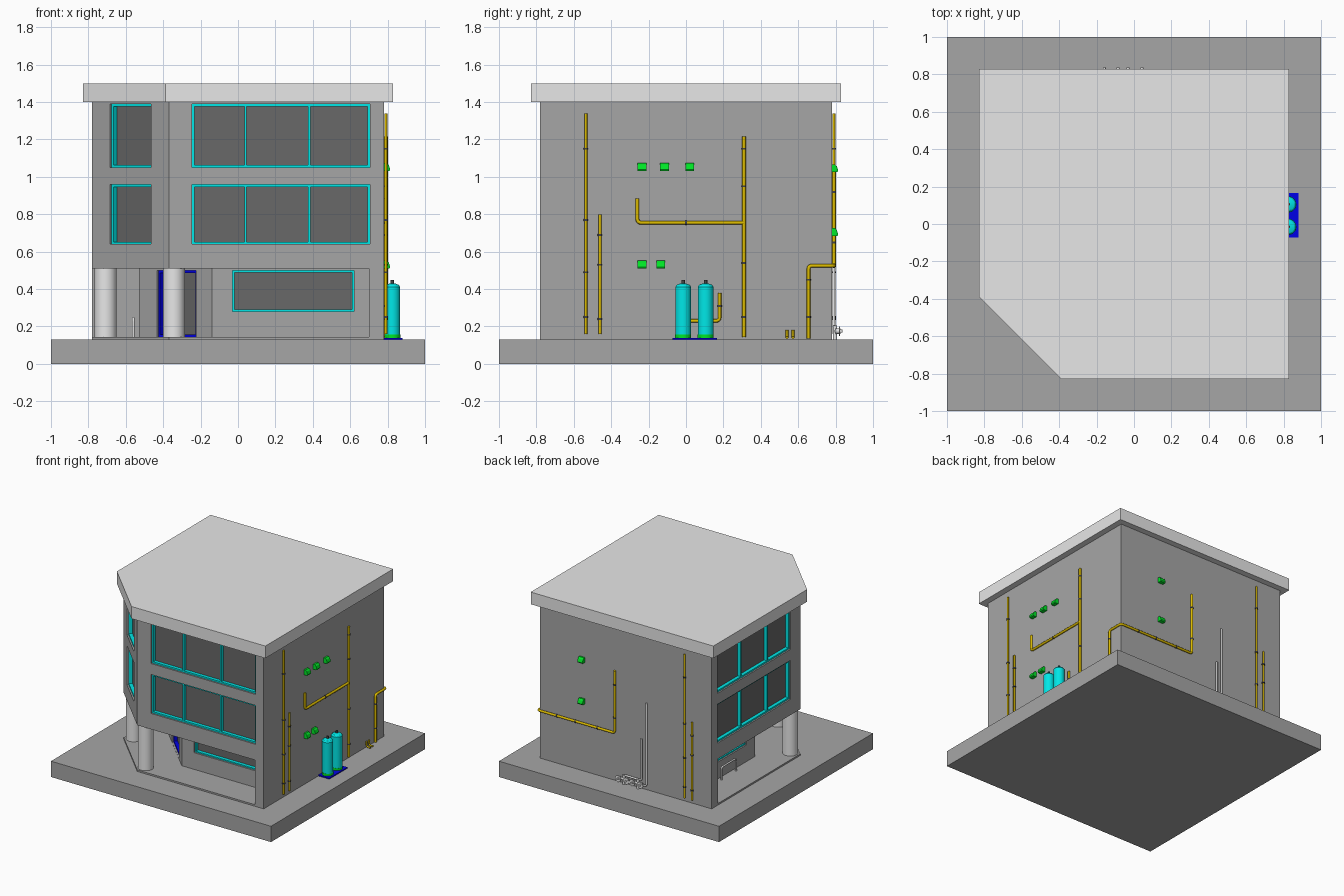
import bpy, bmesh, math
from mathutils import Matrix, Vector

if "Cube" in bpy.data.objects:
    bpy.data.objects.remove(bpy.data.objects["Cube"])


def material(name, r, g, b):
    m = bpy.data.materials.new(name)
    m.diffuse_color = (r, g, b, 1)
    m.use_nodes = True
    m.node_tree.nodes["Principled BSDF"].inputs["Base Color"].default_value = m.diffuse_color
    return m


WALL = material("wall grey", 0.38, 0.38, 0.38)
PALE = material("pale concrete", 0.80, 0.80, 0.80)
GLASS = material("dark glass", 0.14, 0.14, 0.14)
CYAN = material("cyan", 0.0, 0.85, 0.85)
BLUE = material("blue", 0.0, 0.0, 0.8)
GREEN = material("green", 0.0, 0.8, 0.02)
YELLOW = material("pipe yellow", 0.72, 0.50, 0.0)
DARK = material("clamp grey", 0.06, 0.06, 0.06)


def finish(name, bm, mat, smooth=False):
    bmesh.ops.recalc_face_normals(bm, faces=bm.faces)
    me = bpy.data.meshes.new(name)
    bm.to_mesh(me)
    bm.free()
    me.materials.append(mat)
    ob = bpy.data.objects.new(name, me)
    bpy.context.collection.objects.link(ob)
    if smooth:
        activate(ob)
        bpy.ops.object.shade_smooth_by_angle(angle=math.radians(40))
    return ob


def activate(ob):
    bpy.ops.object.select_all(action='DESELECT')
    ob.select_set(True)
    bpy.context.view_layer.objects.active = ob


def add_prism(bm, pts, z0, z1):
    face = bm.faces.new([bm.verts.new((x, y, z0)) for x, y in pts])
    ext = bmesh.ops.extrude_face_region(bm, geom=[face])
    bmesh.ops.translate(bm, vec=(0, 0, z1 - z0),
                        verts=[v for v in ext["geom"] if isinstance(v, bmesh.types.BMVert)])


def prism(name, pts, z0, z1, mat):
    bm = bmesh.new()
    add_prism(bm, pts, z0, z1)
    return finish(name, bm, mat)


def add_box(bm, lo, hi, frame=Matrix()):
    lo, hi = Vector(lo), Vector(hi)
    size = hi - lo
    bmesh.ops.create_cube(bm, size=1, matrix=frame @ Matrix.Translation((lo + hi) / 2)
                          @ Matrix.Diagonal((*size, 1)))


def box(name, lo, hi, mat):
    bm = bmesh.new()
    add_box(bm, lo, hi)
    return finish(name, bm, mat)


def add_rod(bm, a, b, r, sides=16):
    a, b = Vector(a), Vector(b)
    rot = (b - a).to_track_quat('Z', 'Y').to_matrix().to_4x4()
    bmesh.ops.create_cone(bm, cap_ends=True, segments=sides, radius1=r, radius2=r,
                          depth=(b - a).length, matrix=Matrix.Translation((a + b) / 2) @ rot)


def rod(name, a, b, r, mat, sides=32):
    bm = bmesh.new()
    add_rod(bm, a, b, r, sides)
    return finish(name, bm, mat, True)


def pipe(name, pts, r, mat):
    # polyline pipe with rounded elbows
    pts = [Vector(p) for p in pts]
    path = [pts[0]]
    for p, c, n in zip(pts, pts[1:], pts[2:]):
        a, b = c + (p - c).normalized() * 0.02, c + (n - c).normalized() * 0.02
        path += [a.lerp(c, t).lerp(c.lerp(b, t), t) for t in (0, .25, .5, .75, 1)]
    path.append(pts[-1])
    cu = bpy.data.curves.new(name, 'CURVE')
    cu.dimensions = '3D'
    cu.bevel_depth, cu.bevel_resolution, cu.use_fill_caps = r, 2, True
    sp = cu.splines.new('POLY')
    sp.points.add(len(path) - 1)
    for q, p in zip(sp.points, path):
        q.co = (*p, 1)
    cu.materials.append(mat)
    ob = bpy.data.objects.new(name, cu)
    bpy.context.collection.objects.link(ob)
    activate(ob)
    bpy.ops.object.convert(target='MESH')


def chamfered(s, c):
    return [(c, -s), (s, -s), (s, s), (-s, s), (-s, c)]


# ground slab, roof and main body with cut corner
F = 0.143
box("ground_slab", (-1, -1, 0), (1, 1, 0.13), WALL)
prism("roof_slab", chamfered(0.83, -0.387), 1.4, 1.5, PALE)
body = prism("building_body", chamfered(0.78, -0.37), 0.13, 1.4, WALL)

# cutters: recessed porch, then window and door openings
porch = prism("porch_cutter", [(0.70, -1.2), (0.70, -0.53), (-0.14, -0.53), (-0.53, -0.14),
                               (-0.53, 0.70), (-1.2, 0.70), (-1.2, -1.2)], F, 0.51, WALL)
openings = bmesh.new()


def window(name, x, y, angle, u0, u1, z0, z1, mullions=(), mat=CYAN, t=0.013):
    # local x runs along the wall, local y points into the wall
    fr = Matrix.Translation((x, y, 0)) @ Matrix.Rotation(math.radians(angle), 4, 'Z')
    add_box(openings, (u0, -0.03, z0), (u1, 0.05, z1), fr)
    bm = bmesh.new()
    add_box(bm, (u0, 0.04, z0), (u1, 0.048, z1), fr)
    finish(name + "_glass", bm, GLASS)
    bm = bmesh.new()
    for a, b in ((u0, u0 + t), (u1 - t, u1)):
        add_box(bm, (a, 0.012, z0), (b, 0.042, z1), fr)
    for m in mullions:
        add_box(bm, (m - t / 2, 0.012, z0 + t), (m + t / 2, 0.042, z1 - t), fr)
    for a, b in ((z0, z0 + t), (z1 - t, z1)):
        add_box(bm, (u0 + t, 0.012, a), (u1 - t, 0.042, b), fr)
    finish(name + "_frame", bm, mat)


for floor, z0, z1 in (("middle", 0.64, 0.96), ("upper", 1.05, 1.39)):
    window("front_window_" + floor, 0, -0.78, 0, -0.245, 0.705, z0, z1, (0.04, 0.38))
    window("left_window_" + floor, -0.78, 0, -90, -0.705, 0.245, z0, z1, (-0.04, -0.38))
    window("corner_window_" + floor, -0.575, -0.575, -45, -0.155, 0.155, z0, z1)
window("front_window_ground", 0, -0.53, 0, -0.03, 0.62, 0.28, 0.50, t=0.01)
window("left_window_ground", -0.53, 0, -90, -0.62, 0.03, 0.28, 0.50, t=0.01)
window("entrance_door", -0.335, -0.335, -45, -0.14, 0.155, F + 0.002, 0.50, mat=BLUE)

for cutter in (porch, finish("opening_cutter", openings, WALL)):
    cutter.hide_render = True
    mod = body.modifiers.new("cut", 'BOOLEAN')
    mod.object, mod.operation, mod.solver = cutter, 'DIFFERENCE', 'EXACT'
    activate(body)
    bpy.ops.object.modifier_apply(modifier=mod.name)
    bpy.data.objects.remove(cutter)

# porch columns and hand rail
rod("front_column", (-0.343, -0.708, F), (-0.343, -0.708, 0.51), 0.059, PALE, 48)
rod("left_column", (-0.708, -0.343, F), (-0.708, -0.343, 0.51), 0.059, PALE, 48)
pipe("porch_rail", [(-0.56, 0.15, F), (-0.56, 0.15, 0.245), (-0.56, 0.34, 0.245),
                    (-0.56, 0.34, F)], 0.007, PALE)

# yellow pipes on the right wall, one turning onto the back wall
W = 0.791
pipe("right_tall_pipe", [(W, -0.535, 0.16), (W, -0.535, 1.34)], 0.008, YELLOW)
pipe("right_short_pipe", [(W, -0.46, 0.16), (W, -0.46, 0.80)], 0.008, YELLOW)
pipe("right_main_pipe", [(W, 0.31, 0.145), (W, 0.31, 1.215)], 0.010, YELLOW)
pipe("right_branch_pipe", [(W, 0.31, 0.755), (W, -0.26, 0.755), (W, -0.26, 0.885)], 0.010, YELLOW)
pipe("corner_pipe", [(W, 0.655, 0.135), (W, 0.655, 0.525), (W, W, 0.525),
                     (0.095, W, 0.525), (0.095, W, 1.035)], 0.010, YELLOW)
pipe("tank_feed_pipe", [(W, 0.18, 0.38), (W, 0.18, 0.23), (W, -0.01, 0.23)], 0.009, YELLOW)
for i, y in enumerate((0.54, 0.572)):
    pipe(f"stub_pipe_{i + 1}", [(W + 0.035, y, 0.14), (W, y, 0.14), (W, y, 0.182)], 0.007, YELLOW)
pipe("back_tall_pipe", [(-0.54, W, 0.16), (-0.54, W, 1.34)], 0.008, YELLOW)
pipe("back_short_pipe", [(-0.608, W, 0.16), (-0.608, W, 0.80)], 0.008, YELLOW)

# dark clamps around the pipes
bm = bmesh.new()
for x, y, heights in ((W, -0.535, (0.25, 0.49, 0.77, 1.15)), (W, -0.46, (0.24, 0.53, 0.69)),
                      (W, 0.31, (0.25, 0.54, 0.95, 1.15)), (W, 0.655, (0.25, 0.45)),
                      (W, 0.18, (0.31,)), (-0.54, W, (0.25, 0.49, 0.77, 1.15)),
                      (-0.608, W, (0.24, 0.53, 0.69)), (0.095, W, (0.65, 0.92))):
    for z in heights:
        add_rod(bm, (x, y, z - 0.005), (x, y, z + 0.005), 0.012)
add_rod(bm, (W, -0.005, 0.755), (W, 0.005, 0.755), 0.012)
for x in (0.25, 0.45, 0.62):
    add_rod(bm, (x - 0.005, W, 0.525), (x + 0.005, W, 0.525), 0.012)
finish("pipe_clamps", bm, DARK, True)


# green hooded wall lamps: side profile swept across the width
def lamp(name, x, y, z, angle):
    bm = bmesh.new()
    add_prism(bm, [(0, 0.022), (0.014, 0.022), (0.026, 0.012), (0.034, -0.012),
                   (0.03, -0.02), (0, -0.02)], -0.023, 0.023)
    # profile (depth, height) and sweep become x, z and y
    turn = Matrix(((1, 0, 0, 0), (0, 0, -1, 0), (0, 1, 0, 0), (0, 0, 0, 1)))
    bm.transform(Matrix.Translation((x, y, z)) @ Matrix.Rotation(angle, 4, 'Z') @ turn)
    finish(name, bm, GREEN)


for i, (y, z) in enumerate(((-0.235, 1.052), (-0.115, 1.052), (0.02, 1.052),
                            (-0.235, 0.53), (-0.135, 0.53))):
    lamp(f"right_lamp_{i + 1}", 0.78, y, z, 0)
for i, z in enumerate((1.045, 0.705)):
    lamp(f"back_lamp_{i + 1}", 0.395, 0.78, z, math.pi / 2)

# two gas tanks on a plate
box("tank_plate", (0.78, -0.072, 0.13), (0.88, 0.165, 0.138), BLUE)
for i, y in enumerate((-0.015, 0.105)):
    x = 0.825
    rod(f"tank_base_{i + 1}", (x, y, 0.138), (x, y, 0.157), 0.043, GREEN)
    bm = bmesh.new()
    z = 0.157
    for r0, r1, h in ((0.042, 0.042, 0.255), (0.042, 0.034, 0.011), (0.034, 0.015, 0.007)):
        bmesh.ops.create_cone(bm, cap_ends=True, segments=32, radius1=r0, radius2=r1, depth=h,
                              matrix=Matrix.Translation((x, y, z + h / 2)))
        z += h
    finish(f"tank_{i + 1}", bm, CYAN, True)
    rod(f"tank_valve_{i + 1}", (x, y, z), (x, y, z + 0.018), 0.009, DARK, 16)

# pale hydrant inlets on the back wall, each with two capped outlets
for i, (x, px, top, z) in enumerate(((0.005, -0.15, 0.54, 0.20), (-0.122, -0.195, 0.845, 0.165))):
    pipe(f"hydrant_riser_{i + 1}", [(px, W, top), (px, W, z), (x, W, z)], 0.008, PALE)
    bm = bmesh.new()
    add_rod(bm, (x, 0.797, 0.13), (x, 0.797, 0.205), 0.011)
    add_rod(bm, (x - 0.04, 0.803, 0.175), (x + 0.04, 0.803, 0.175), 0.010)
    for s in (-0.037, 0.037):
        add_rod(bm, (x + s, 0.80, 0.175), (x + s, 0.826, 0.175), 0.014)
        add_rod(bm, (x + s, 0.818, 0.175), (x + s, 0.824, 0.175), 0.026)
        add_rod(bm, (x + s, 0.826, 0.175), (x + s, 0.836, 0.175), 0.008)
    finish(f"hydrant_inlet_{i + 1}", bm, PALE, True)
